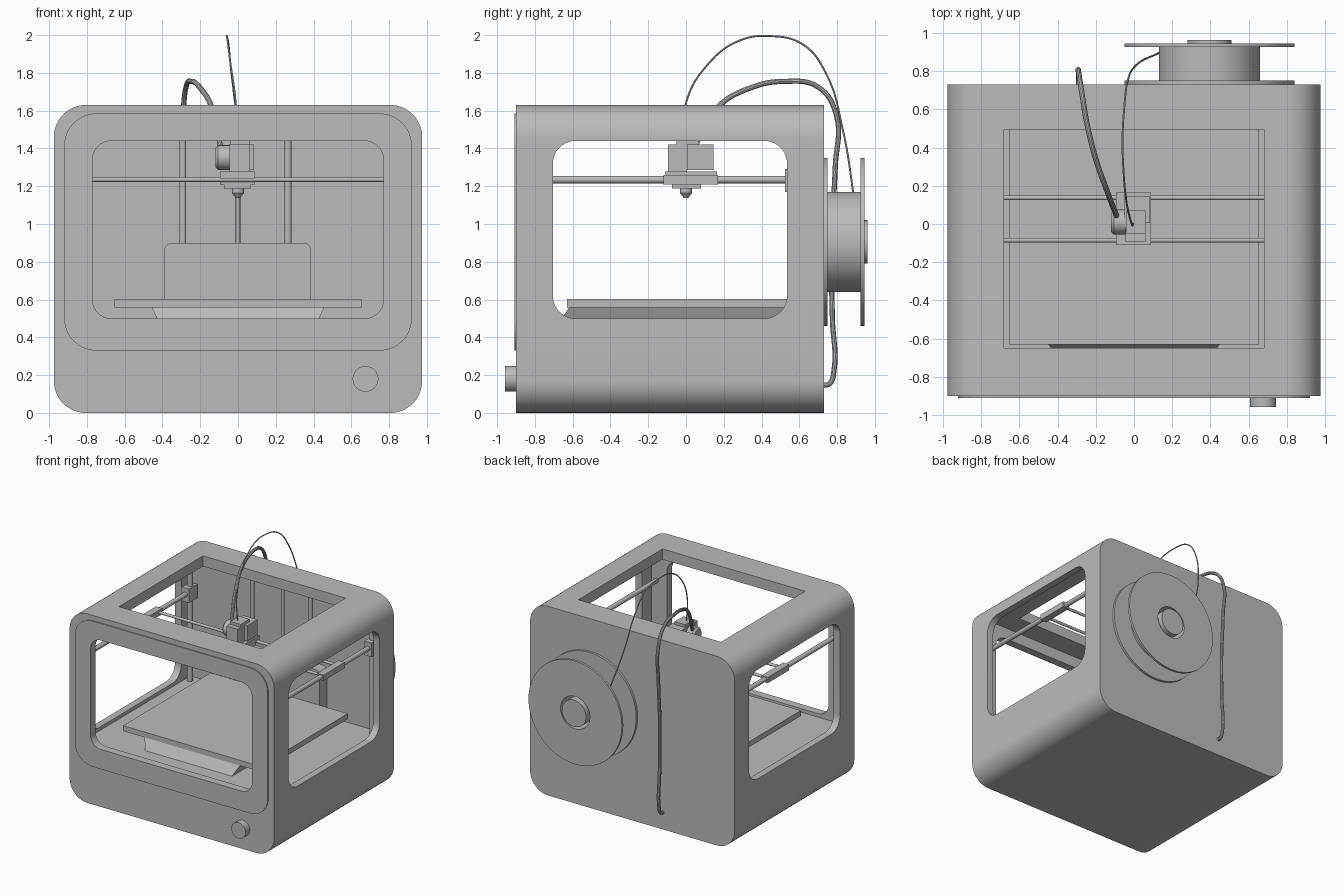
import bpy, bmesh, math
from mathutils import Vector

cube = bpy.data.objects.get("Cube")
if cube:
    bpy.data.objects.remove(cube, do_unlink=True)

grey = bpy.data.materials.new("light_grey")
grey.use_nodes = True
colour = (0.5, 0.5, 0.5, 1)
grey.diffuse_color = colour
grey.node_tree.nodes["Principled BSDF"].inputs["Base Color"].default_value = colour


def finish(name, bm, smooth=True):
    bmesh.ops.recalc_face_normals(bm, faces=bm.faces)
    mesh = bpy.data.meshes.new(name)
    bm.to_mesh(mesh)
    bm.free()
    mesh.materials.append(grey)
    ob = bpy.data.objects.new(name, mesh)
    bpy.context.collection.objects.link(ob)
    if smooth:
        shade(ob)
    return ob


def activate(ob):
    bpy.ops.object.select_all(action='DESELECT')
    ob.select_set(True)
    bpy.context.view_layer.objects.active = ob


def shade(ob):
    activate(ob)
    bpy.ops.object.shade_smooth_by_angle(angle=math.radians(30))


def place(axis, u, v, d):
    return {'x': (d, u, v), 'y': (u, d, v), 'z': (u, v, d)}[axis]


def prism(name, axis, u, v, d, r=0.0, steps=10):
    """Rounded rectangle u by v, extruded along axis over range d."""
    pts = []
    corners = [(u[1], v[1], -1, -1), (u[0], v[1], 1, -1), (u[0], v[0], 1, 1), (u[1], v[0], -1, 1)]
    for i, (cu, cv, su, sv) in enumerate(corners):
        if r == 0:
            pts.append((cu, cv))
            continue
        for k in range(steps + 1):
            a = math.pi / 2 * (i + k / steps)
            pts.append((cu + su * r + r * math.cos(a), cv + sv * r + r * math.sin(a)))
    bm = bmesh.new()
    rings = [[bm.verts.new(place(axis, p, q, e)) for p, q in pts] for e in d]
    for ring in rings:
        bm.faces.new(ring)
    for i in range(len(pts)):
        j = (i + 1) % len(pts)
        bm.faces.new((rings[0][i], rings[0][j], rings[1][j], rings[1][i]))
    return finish(name, bm)


def lathe(name, axis, u, v, profile, closed=False, sides=48):
    """Turn (radius, position) points about an axis through u, v."""
    bm = bmesh.new()
    rings = []
    for r, d in profile:
        rings.append([bm.verts.new(place(axis, u + r * math.cos(t), v + r * math.sin(t), d))
                      for t in (math.tau * k / sides for k in range(sides))])
    pairs = list(zip(rings, rings[1:]))
    if closed:
        pairs.append((rings[-1], rings[0]))
    else:
        bm.faces.new(rings[0])
        bm.faces.new(rings[-1])
    for a, b in pairs:
        for i in range(sides):
            j = (i + 1) % sides
            bm.faces.new((a[i], a[j], b[j], b[i]))
    return finish(name, bm)


def rod(name, axis, u, v, d, r, sides=16):
    return lathe(name, axis, u, v, [(r, d[0]), (r, d[1])], sides=sides)


def cut(ob, *cutters):
    activate(ob)
    for c in cutters:
        m = ob.modifiers.new("cut", 'BOOLEAN')
        m.operation, m.solver, m.object = 'DIFFERENCE', 'EXACT', c
        bpy.ops.object.modifier_apply(modifier=m.name)
    for c in cutters:
        bpy.data.objects.remove(c, do_unlink=True)
    shade(ob)


def tube(name, points, r):
    curve = bpy.data.curves.new(name, 'CURVE')
    curve.dimensions = '3D'
    curve.bevel_depth, curve.bevel_resolution = r, 3
    curve.use_fill_caps = True
    curve.resolution_u = 8
    curve.materials.append(grey)
    sp = curve.splines.new('BEZIER')
    sp.bezier_points.add(len(points) - 1)
    for bp, p in zip(sp.bezier_points, points):
        bp.co = Vector(p)
        bp.handle_left_type = bp.handle_right_type = 'AUTO'
    ob = bpy.data.objects.new(name, curve)
    bpy.context.collection.objects.link(ob)
    activate(ob)
    bpy.ops.object.convert(target='MESH')
    shade(bpy.context.object)


# Casing: rounded shell with front, side and top openings
def front_cutter():
    return prism("front_cutter", 'y', (-.77, .77), (.5, 1.44), (-1.1, -.7), .1)


casing = prism("casing", 'y', (-.975, .975), (0, 1.63), (-.9, .73), .17, 16)
cut(casing,
    prism("cavity", 'y', (-.915, .915), (.47, 1.54), (-.84, .66)),
    front_cutter(),
    prism("side_cutter", 'x', (-.705, .535), (.5, 1.44), (-1.2, 1.2), .12),
    prism("top_cutter", 'z', (-.68, .68), (-.65, .495), (1.4, 1.8)))
bezel = prism("front_bezel", 'y', (-.92, .92), (.33, 1.585), (-.909, -.9), .17, 16)
cut(bezel, front_cutter())
rod("control_dial", 'y', .675, .18, (-.957, -.9), .068, 40)

# Build plate on its tapered carrier
prism("build_plate", 'z', (-.655, .655), (-.63, .56), (.557, .603))
bm = bmesh.new()
levels = [[bm.verts.new((sx * w, y, z)) for sx, y in ((-1, f), (1, f), (1, .56), (-1, .56))]
          for w, f, z in ((.415, -.675, .47), (.456, -.62, .557))]
for ring in levels:
    bm.faces.new(ring)
for i in range(4):
    j = (i + 1) % 4
    bm.faces.new((levels[0][i], levels[0][j], levels[1][j], levels[1][i]))
finish("plate_carrier", bm, False)

# Lift mechanism at the back wall
prism("lift_cover", 'y', (-.39, .387), (.47, .9), (.56, .66), .04)
for side, x in (("right", -.292), ("left", .265)):
    rod(side + "_lift_rod", 'z', x, .61, (.47, 1.54), .018)
rod("lift_screw", 'z', 0, .61, (.47, 1.54), .012)

# Gantry rails, corner posts and sliders
for side, s in (("right", -1), ("left", 1)):
    rod(side + "_side_rail", 'y', s * .87, 1.235, (-.84, .66), .02)
    rod(side + "_corner_post", 'z', s * .87, .59, (.47, 1.54), .024)
    prism(side + "_post_block", 'z', (s * .87 - .035, s * .87 + .035), (.525, .64), (1.17, 1.29))
    prism(side + "_rail_slider", 'z', (s * .87 - .03, s * .87 + .03), (-.12, .17), (1.21, 1.26))
for end, y in (("front", -.085), ("back", .137)):
    rod(end + "_cross_rail", 'x', y, 1.235, (-.87, .87), .012)

# Print head
prism("head_base", 'z', (-.095, .09), (-.11, .165), (1.24, 1.277))
prism("head_lower_block", 'z', (-.095, .09), (-.07, .115), (1.21, 1.24))
prism("heater_block", 'z', (-.075, .07), (-.075, .08), (1.187, 1.21))
lathe("nozzle", 'z', 0, 0, [(.033, 1.187), (.033, 1.165), (.012, 1.138)], sides=24)
prism("head_motor", 'z', (-.05, .085), (.005, .145), (1.285, 1.42))
prism("head_feeder", 'z', (-.045, .06), (-.095, .005), (1.277, 1.42))
prism("feeder_cap", 'z', (-.04, .06), (-.05, .07), (1.42, 1.445))
lathe("head_fan", 'x', .01, 1.352, [(.05, -.12), (.065, -.105), (.065, -.045)], sides=32)

# Filament spool on the back wall
cx, cz = .395, .905
lathe("spool", 'y', cx, cz,
      [(.14, .73), (.445, .73), (.445, .75), (.265, .75), (.265, .925),
       (.445, .925), (.445, .945), (.14, .945)], closed=True, sides=64)
rod("spool_hub", 'y', cx, cz, (.73, .962), .115, 40)

# Filament and cable running over the top
tube("filament", [(-.005, 0, 1.44), (-.012, 0, 1.64), (-.04, .12, 1.85), (-.055, .28, 1.97),
                  (-.06, .45, 1.995), (-.05, .62, 1.95), (-.035, .74, 1.8), (.01, .83, 1.5),
                  (.13, .895, 1.1)], .005)
tube("head_cable", [(-.09, .04, 1.4), (-.14, .17, 1.62), (-.2, .34, 1.72), (-.245, .52, 1.755),
                    (-.275, .7, 1.725), (-.29, .795, 1.58), (-.29, .79, 1.3), (-.29, .77, .9),
                    (-.29, .775, .5), (-.29, .783, .22), (-.29, .76, .155), (-.29, .72, .145)], .014)
